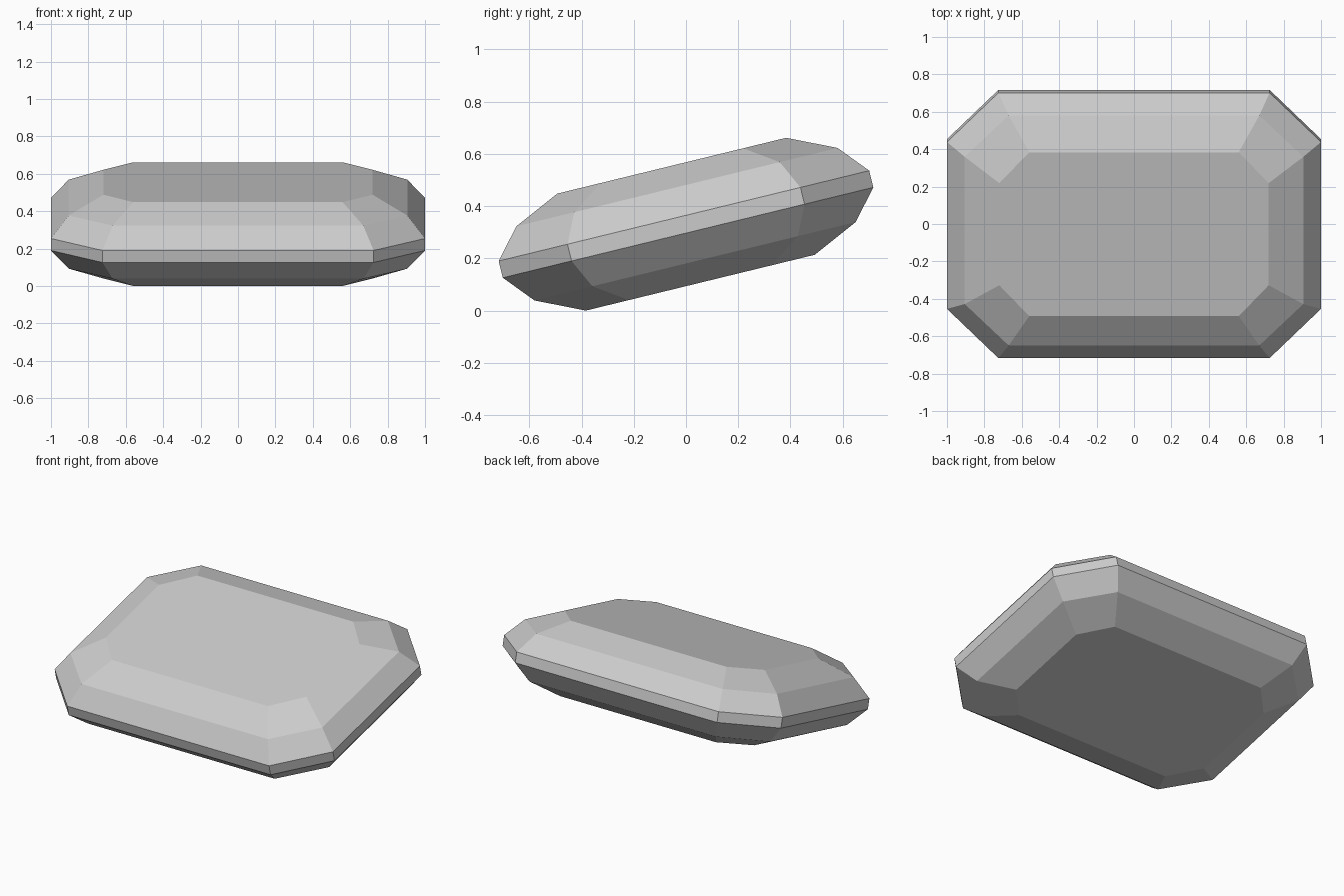
import bpy
import bmesh
import math
from mathutils import Matrix

cube = bpy.data.objects.get("Cube")
if cube:
    bpy.data.objects.remove(cube, do_unlink=True)

# Stone colour
stone = bpy.data.materials.new("pale_grey_stone")
stone.use_nodes = True
grey = (0.6, 0.6, 0.6, 1)
stone.diffuse_color = grey
stone.node_tree.nodes["Principled BSDF"].inputs["Base Color"].default_value = grey


def octagon(bm, half_x, half_y, cut_x, cut_y, z):
    """Ring of a rectangle with clipped corners."""
    corner = [(half_x, half_y - cut_y), (half_x - cut_x, half_y)]
    points = []
    for sx, sy in ((1, 1), (-1, 1), (-1, -1), (1, -1)):
        pair = corner if sx * sy > 0 else corner[::-1]
        points += [(sx * x, sy * y) for x, y in pair]
    return [bm.verts.new((x, y, z)) for x, y in points]


# Half profile from girdle to table: half width, half depth, corner cuts, height
girdle = (1.0, 0.73, 0.275, 0.271, 0.033)
crown = (0.905, 0.633, 0.235, 0.228, 0.146)
table = (0.72, 0.451, 0.16, 0.17, 0.2305)
upper = [girdle, crown, table]
lower = [(*ring[:4], -ring[4]) for ring in reversed(upper)]

# Step-cut gem: stacked rings, bridged and capped
bm = bmesh.new()
rings = [octagon(bm, *ring) for ring in lower + upper]
for low, high in zip(rings, rings[1:]):
    for i in range(len(low)):
        j = (i + 1) % len(low)
        bm.faces.new((low[i], low[j], high[j], high[i]))
bm.faces.new(rings[0][::-1])
bm.faces.new(rings[-1])
bmesh.ops.recalc_face_normals(bm, faces=bm.faces)

# Lean the gem back and rest its lowest edge on the ground
bm.transform(Matrix.Rotation(math.radians(13.7), 4, "X"))
lowest = min(v.co.z for v in bm.verts)
bm.transform(Matrix.Translation((0, 0, -lowest)))

mesh = bpy.data.meshes.new("step_cut_gem")
bm.to_mesh(mesh)
bm.free()
mesh.materials.append(stone)
gem = bpy.data.objects.new("step_cut_gem", mesh)
bpy.context.collection.objects.link(gem)
